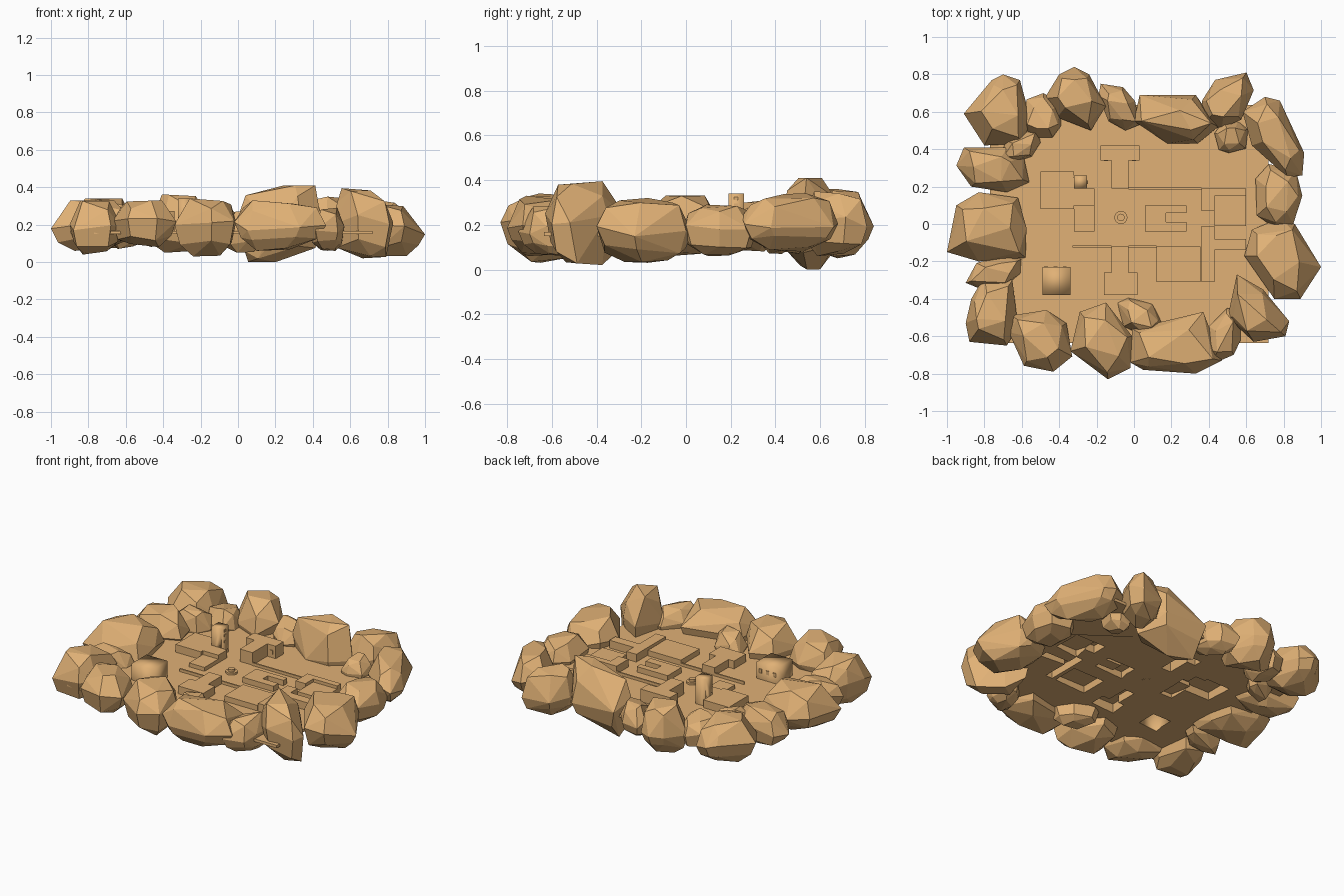
import bpy, bmesh, math, random
from mathutils import Vector

if "Cube" in bpy.data.objects:
    bpy.data.objects.remove(bpy.data.objects["Cube"])

random.seed(5)
tan = bpy.data.materials.new("sandstone")
tan.diffuse_color = (0.75, 0.44, 0.18, 1)
tan.use_nodes = True
tan.node_tree.nodes["Principled BSDF"].inputs["Base Color"].default_value = tan.diffuse_color


def finish(bm, name):
    me = bpy.data.meshes.new(name)
    bm.to_mesh(me)
    bm.free()
    me.materials.append(tan)
    ob = bpy.data.objects.new(name, me)
    bpy.context.collection.objects.link(ob)
    return ob


def big_rock(name, z0, z1, plan, shift=(0, 0), top=.55, base=.45):
    """Boulder grown from a plan outline; the crown shifts one way, the base the other."""
    c = sum((Vector(p) for p in plan), Vector((0, 0))) / len(plan)
    s, pts, dz = Vector(shift), [], z1 - z0
    for i, p in enumerate(plan):
        r = Vector(p) - c
        pts.append((*p, z0 + dz * random.uniform(.40, .62)))             # widest edge
        pts.append((*(c + r * .84), z0 + dz * random.uniform(.14, .28)))
        if i % 2:                                                        # shoulder
            pts.append((*(c + r * .82), z0 + dz * random.uniform(.76, .9)))
        else:                                                            # crown and foot
            pts.append((*(c + s + r * top), z1 - random.uniform(0, .025) * (i > 0)))
            pts.append((*(c - s + r * base), z0 + random.uniform(0, .025) * (i > 0)))
    bm = bmesh.new()
    for p in pts:
        bm.verts.new(p)
    bmesh.ops.convex_hull(bm, input=bm.verts)
    bmesh.ops.delete(bm, geom=[v for v in bm.verts if not v.link_faces], context='VERTS')
    bmesh.ops.dissolve_limit(bm, angle_limit=math.radians(8), verts=bm.verts, edges=bm.edges)
    bmesh.ops.recalc_face_normals(bm, faces=bm.faces)
    return finish(bm, name)


def rock(name, x0, x1, y0, y1, z0, z1, lean=0.0):
    """Smaller boulder: a seven-sided plan fitted to a box; lean skews it."""
    t = random.uniform(0, 6.28)
    ring = []
    for i in range(7):
        a = t + math.tau * (i + random.uniform(-.2, .2)) / 7
        x, y = [math.copysign(abs(k) ** .75, k) for k in (math.cos(a), math.sin(a))]
        ring.append((x + lean * y, y + lean * x))
    lo = [min(p[k] for p in ring) for k in (0, 1)]
    hi = [max(p[k] for p in ring) for k in (0, 1)]
    big_rock(name, z0, z1, [(x0 + (x1 - x0) * (x - lo[0]) / (hi[0] - lo[0]),
                             y0 + (y1 - y0) * (y - lo[1]) / (hi[1] - lo[1])) for x, y in ring])


# Large boulders: bottom, top, plan outline
big_rock("back_left_boulder", .07, .34, [(-.91, .59), (-.76, .77), (-.70, .80), (-.61, .77),
                                         (-.55, .55), (-.60, .43), (-.80, .42)])
big_rock("back_boulder", .05, .36, [(-.48, .67), (-.40, .80), (-.32, .84), (-.24, .80),
                                    (-.15, .63), (-.23, .50), (-.41, .57)])
big_rock("back_right_boulder", .0, .41, [(.45, .52), (.34, .43), (.18, .43), (0, .55),
                                         (.03, .69), (.33, .69)], (.10, 0), .4, .35)
big_rock("right_back_boulder", .08, .34, [(.58, .60), (.70, .68), (.78, .66), (.91, .38),
                                          (.90, .26), (.82, .25), (.63, .42)])
big_rock("right_boulder", .03, .32, [(.59, -.17), (.63, -.03), (.78, .03), (.86, 0),
                                     (1.0, -.23), (.89, -.40), (.75, -.40)], (-.02, 0))
big_rock("right_front_boulder", .02, .395, [(.55, -.27), (.69, -.35), (.83, -.52),
                                            (.81, -.60), (.64, -.63), (.50, -.50)], (-.05, -.01))
big_rock("front_right_boulder", .06, .33, [(-.02, -.74), (-.01, -.56), (.37, -.47),
                                           (.47, -.73), (.33, -.80), (.05, -.78)])
big_rock("front_boulder", .03, .34, [(-.34, -.68), (-.29, -.47), (-.15, -.42),
                                     (-.01, -.60), (-.02, -.77), (-.14, -.83)])
big_rock("left_front_boulder", .04, .33, [(-.90, -.53), (-.87, -.40), (-.80, -.28),
                                          (-.65, -.30), (-.62, -.55), (-.68, -.65), (-.88, -.63)])
big_rock("left_boulder", .06, .33, [(-1.0, -.15), (-.95, .10), (-.83, .17), (-.62, .14),
                                    (-.575, -.02), (-.58, -.18), (-.83, -.20)])

# Smaller boulders between them: x range, y range, z range, lean
small = [(-.59, -.39, .46, .70, .08, .29, 0), (-.19, .03, .50, .75, .08, .28, -.25),
         (.36, .64, .51, .81, .06, .35, .2), (.43, .61, .38, .55, .07, .27, 0),
         (.65, .90, -.02, .32, .06, .29, 0), (.38, .57, -.75, -.45, .06, .29, .2),
         (-.09, .15, -.60, -.39, .05, .27, -.2), (-.67, -.33, -.79, -.46, .08, .33, -.1),
         (-.90, -.60, -.35, -.17, .08, .27, .2), (-.95, -.56, .17, .41, .08, .31, -.1),
         (-.72, -.50, .32, .50, .07, .30, .25)]
for i, row in enumerate(small):
    rock(f"small_boulder_{i + 1}", *row)

# Ground slab with hollow raised blocks: x range, y range, height
G, X0, X1, Y = 0.167, -0.77, 0.72, 0.635
blocks = [(-.50, -.32, .08, .28, .05), (-.32, -.21, .10, .19, .05), (-.32, -.21, -.04, .10, .025),
          (-.18, .03, .34, .42, .08), (-.12, -.03, .19, .34, .08),
          (-.16, .02, -.38, -.26, .05), (-.12, -.03, -.26, -.12, .05),
          (.12, .355, -.31, -.12, .035),
          (.06, .28, -.04, .10, .035), (.17, .28, .01, .06, 0),
          (.36, .43, .07, .19, .05), (.43, .60, .15, .19, .05), (.43, .60, -.01, .15, .03),
          (.36, .43, -.31, -.01, .05), (.43, .60, -.14, -.08, .05),
          (-.49, -.34, -.38, -.23, .105), (-.32, -.25, .19, .26, .173)]   # house, tower
xs = sorted({X0, X1, *[v for b in blocks for v in b[:2]]})
ys = sorted({-Y, Y, *[v for b in blocks for v in b[2:4]]})


def height(i, j):
    cx, cy, h = (xs[i] + xs[i + 1]) / 2, (ys[j] + ys[j + 1]) / 2, 0
    for a, b, c, d, k in blocks:
        if a < cx < b and c < cy < d:
            h = k
    return G + h


bm = bmesh.new()


def quad(*co):
    bm.faces.new([bm.verts.new(c) for c in co])


nx, ny = len(xs) - 1, len(ys) - 1
for i in range(nx):
    for j in range(ny):
        a, b, c, d, h = xs[i], xs[i + 1], ys[j], ys[j + 1], height(i, j)
        quad((a, c, h), (b, c, h), (b, d, h), (a, d, h))
        if i + 1 < nx and height(i + 1, j) != h:
            k = height(i + 1, j)
            quad((b, c, h), (b, c, k), (b, d, k), (b, d, h))
        if j + 1 < ny and height(i, j + 1) != h:
            k = height(i, j + 1)
            quad((a, d, h), (b, d, h), (b, d, k), (a, d, k))
bmesh.ops.remove_doubles(bm, verts=bm.verts, dist=1e-4)
bmesh.ops.recalc_face_normals(bm, faces=bm.faces)
if sum(f.normal.z for f in bm.faces) < 0:
    bmesh.ops.reverse_faces(bm, faces=bm.faces)
bmesh.ops.dissolve_limit(bm, angle_limit=0.02, verts=bm.verts, edges=bm.edges)
for f in bm.faces:   # house and tower are softly shaded
    f.smooth = max(v.co.z for v in f.verts) > .26
slab = finish(bm, "ground_slab")
mod = slab.modifiers.new("thickness", 'SOLIDIFY')
mod.thickness, mod.offset = 0.018, -1


def box(name, x0, x1, y0, y1, z0, z1):
    bm = bmesh.new()
    bmesh.ops.create_cube(bm, size=1)
    for v in bm.verts:
        v.co = ((x0 + x1) / 2 + v.co.x * (x1 - x0), (y0 + y1) / 2 + v.co.y * (y1 - y0),
                (z0 + z1) / 2 + v.co.z * (z1 - z0))
    return finish(bm, name)


# Window plates
for k, x in enumerate((-.47, -.42, -.37)):
    box(f"house_window_{k + 1}", x - .01, x + .01, -.233, -.226, .21, .235)
for k, z in enumerate((.24, .28, .31)):
    box(f"tower_window_{k + 1}", -.253, -.246, .215, .232, z, z + .015)
for k, x in enumerate((-.15, 0.0)):
    box(f"hall_window_{k + 1}", x - .01, x + .01, .336, .343, .19, .215)

# Low walls beside the plaza
box("south_west_wall", -.33, -.12, -.125, -.115, .16, .185)
box("south_wall", -.03, .12, -.125, -.115, .16, .185)
box("north_wall", -.03, .36, .185, .195, .16, .185)

# Round well in the plaza
for name, r, z in (("well_base", .035, .18), ("well_core", .02, .195)):
    bm = bmesh.new()
    bmesh.ops.create_cone(bm, cap_ends=True, segments=16, radius1=r, radius2=r, depth=z - .15)
    bmesh.ops.translate(bm, verts=bm.verts, vec=(-.07, .035, (z + .15) / 2))
    finish(bm, name)
